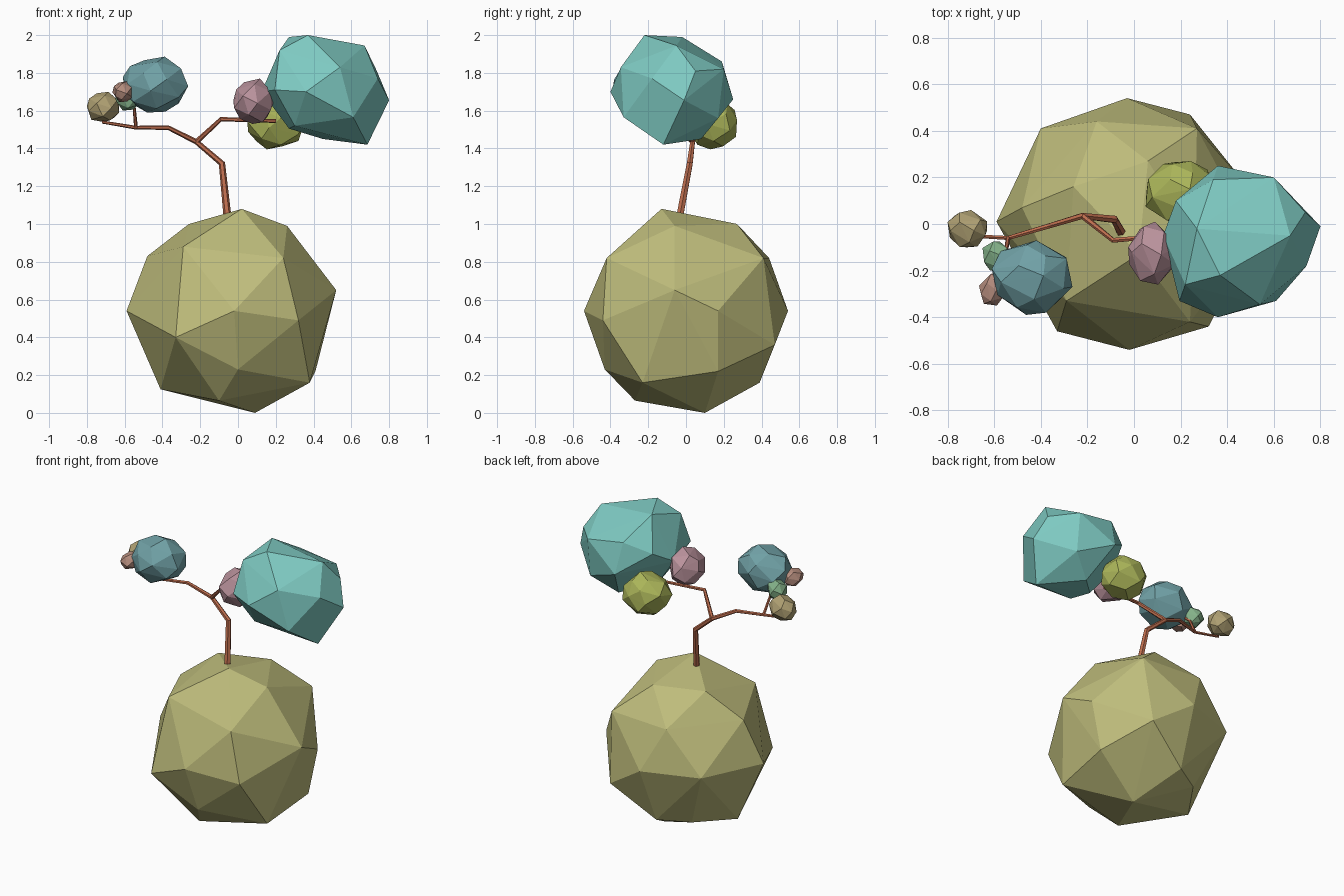
import bpy, bmesh, math, random
from mathutils import Vector

if "Cube" in bpy.data.objects:
    bpy.data.objects.remove(bpy.data.objects["Cube"])


def paint(ob, rgb):
    mat = bpy.data.materials.new(ob.name + "_colour")
    mat.diffuse_color = (*[(c / 255) ** 2.2 for c in rgb], 1)
    mat.use_nodes = True
    mat.node_tree.nodes["Principled BSDF"].inputs["Base Color"].default_value = mat.diffuse_color
    ob.data.materials.append(mat)


def hull(name, points, rgb):
    """Faceted solid wrapped around a handful of points."""
    bm = bmesh.new()
    for p in points:
        bm.verts.new(p)
    bmesh.ops.convex_hull(bm, input=bm.verts[:])
    bmesh.ops.delete(bm, geom=[v for v in bm.verts if not v.link_faces], context='VERTS')
    bmesh.ops.recalc_face_normals(bm, faces=bm.faces[:])
    me = bpy.data.meshes.new(name)
    bm.to_mesh(me)
    bm.free()
    ob = bpy.data.objects.new(name, me)
    bpy.context.collection.objects.link(ob)
    paint(ob, rgb)


def blob(name, centre, radii, rgb, count, seed):
    """Irregular stone-like leaf clump fitted to an ellipsoid's box."""
    rng = random.Random(seed)
    pts = []
    for i in range(count):
        z = 1 - 2 * (i + 0.5) / count
        a = i * math.pi * (3 - math.sqrt(5)) + rng.uniform(-0.25, 0.25)
        r = math.sqrt(1 - z * z)
        pts.append(Vector((r * math.cos(a), r * math.sin(a), z)) * rng.uniform(0.95, 1.05))
    lo = [min(p[k] for p in pts) for k in range(3)]
    hi = [max(p[k] for p in pts) for k in range(3)]
    hull(name, [[centre[k] + radii[k] * (2 * (p[k] - lo[k]) / (hi[k] - lo[k]) - 1)
                 for k in range(3)] for p in pts], rgb)


def branch(name, path, r0, r1, sides=6):
    """Tapered low-poly tube along a path."""
    path = [Vector(p) for p in path]
    n = len(path)
    bm = bmesh.new()
    rings = []
    for i, p in enumerate(path):
        d = (path[min(i + 1, n - 1)] - path[max(i - 1, 0)]).normalized()
        u = d.cross(Vector((0, 1, 0))).normalized()
        v = d.cross(u)
        r = r0 + (r1 - r0) * i / (n - 1)
        rings.append([bm.verts.new(p + r * (u * math.cos(t) + v * math.sin(t)))
                      for t in (2 * math.pi * k / sides for k in range(sides))])
    for a, b in zip(rings, rings[1:]):
        for k in range(sides):
            j = (k + 1) % sides
            bm.faces.new((a[k], a[j], b[j], b[k]))
    bm.faces.new(rings[0])
    bm.faces.new(rings[-1])
    bmesh.ops.recalc_face_normals(bm, faces=bm.faces[:])
    me = bpy.data.meshes.new(name)
    bm.to_mesh(me)
    bm.free()
    ob = bpy.data.objects.new(name, me)
    bpy.context.collection.objects.link(ob)
    paint(ob, (190, 110, 80))


# Large ground boulder
hull("boulder", [
    (.02, -.13, 1.08), (.06, .27, 1.0), (-.26, .16, 1.0), (.26, -.06, .99),
    (-.29, -.33, .88), (.24, -.42, .82), (-.48, .07, .83), (-.16, .44, .82),
    (.27, .41, .82), (-.59, .01, .54), (.52, -.06, .65), (.48, .17, .54),
    (-.02, -.54, .54), (-.03, .54, .54), (.32, -.44, .49), (-.33, -.46, .40),
    (-.40, .41, .54), (.24, .47, .36), (0, -.43, .23), (.41, .17, .22),
    (.38, -.23, .16), (-.05, .39, .16), (-.41, .03, .125), (-.10, -.27, .065),
    (.09, .10, 0), (-.24, .28, .15)], (188, 186, 122))

# Trunk and branches
fork = (-.22, .035, 1.435)
twig = (-.54, -.06, 1.51)
branch("trunk", [(-.055, -.035, 1.03), (-.085, .02, 1.32), fork], .021, .014)
branch("right_branch", [fork, (-.09, -.07, 1.555), (.2, -.045, 1.545)], .014, .010)
branch("left_branch", [fork, (-.37, -.01, 1.51), twig, (-.72, -.05, 1.54)], .014, .008)
branch("left_twig", [twig, (-.55, -.12, 1.62), (-.50, -.18, 1.68)], .010, .007)

# Large leaf clump on the right
hull("large_leaf_clump", [
    (.27, -.02, 1.99), (.37, -.22, 2.0), (.67, -.05, 1.945), (.74, -.18, 1.77),
    (.80, -.01, 1.655), (.685, -.12, 1.42), (.45, .08, 1.45), (.27, -.10, 1.505),
    (.125, -.05, 1.70), (.18, .10, 1.79), (.36, .25, 1.66), (.60, .20, 1.82),
    (.735, .05, 1.81), (.54, -.345, 1.83), (.36, -.40, 1.70), (.195, -.33, 1.71),
    (.61, -.33, 1.565), (.34, .19, 1.86), (.30, -.25, 1.52), (.60, .17, 1.56),
    (.22, -.26, 1.92)], (125, 200, 192))

# Smaller leaf clumps: centre, radii, colour, point count
clumps = {
    "blue_leaf_clump": ((-.437, -.23, 1.738), (.173, .16, .148), (112, 160, 165), 26),
    "pink_leaf_clump": ((.085, -.125, 1.65), (.11, .135, .12), (185, 145, 155), 20),
    "olive_leaf_clump": ((.20, .14, 1.535), (.15, .13, .14), (170, 180, 90), 26),
    "tan_leaf_clump": ((-.715, -.02, 1.62), (.085, .08, .08), (175, 160, 115), 20),
    "salmon_leaf_clump": ((-.61, -.28, 1.70), (.055, .07, .055), (180, 140, 125), 18),
    "green_leaf_clump": ((-.585, -.137, 1.665), (.065, .063, .065), (130, 175, 135), 18),
}
for seed, (name, (centre, radii, rgb, count)) in enumerate(clumps.items()):
    blob(name, centre, radii, rgb, count, seed)
